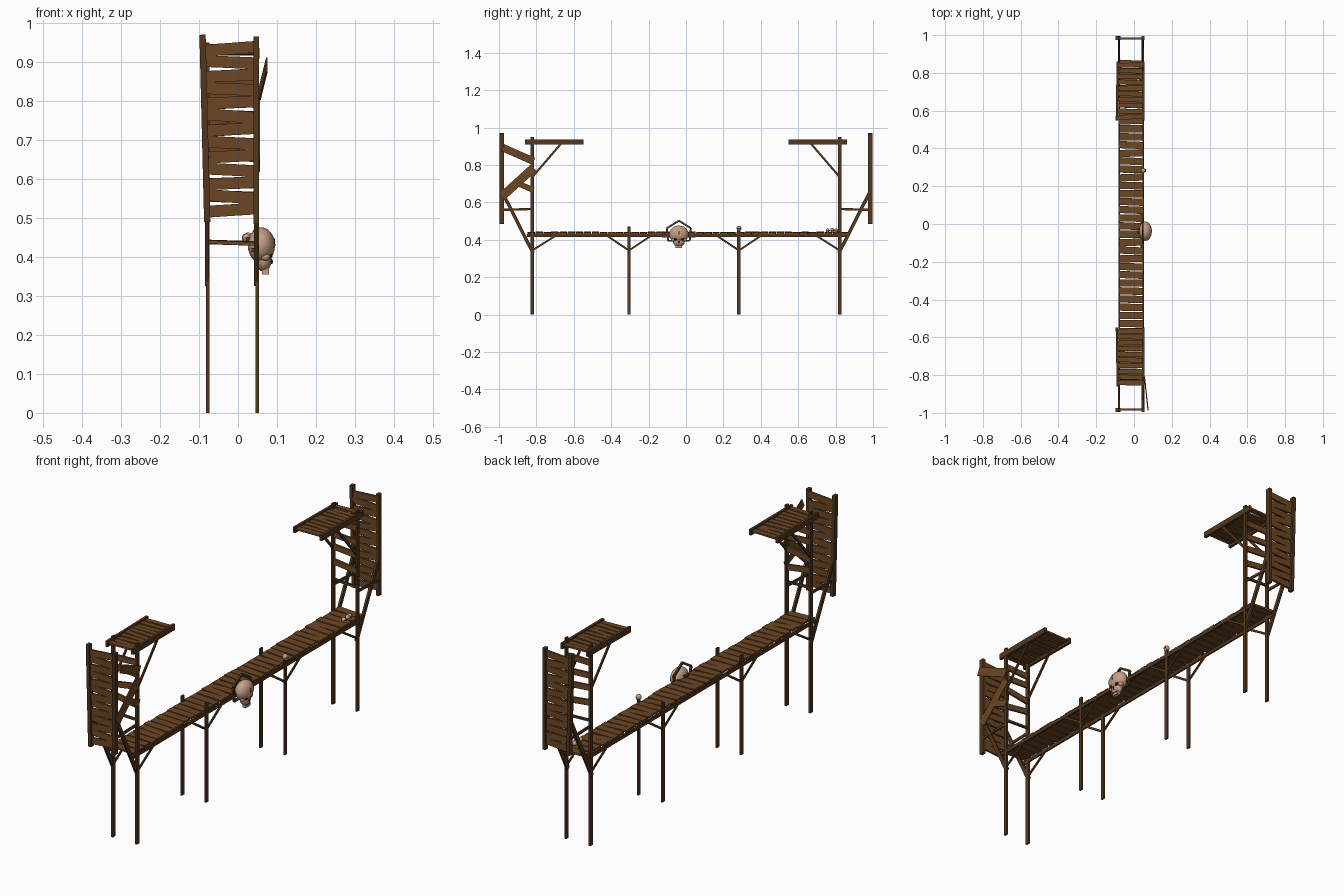
import bpy, bmesh, math, random
from mathutils import Vector, Matrix

random.seed(4)
R = random.uniform


def material(name, rgb):
    m = bpy.data.materials.new(name)
    m.diffuse_color = (*rgb, 1)
    return m


PLANK = material("plank brown", (0.150, 0.062, 0.017))
POST = material("dark timber", (0.085, 0.038, 0.013))
BONE = material("bone", (0.56, 0.34, 0.23))
DARK = material("socket dark", (0.02, 0.012, 0.008))


def finish(bm, name, mat, smooth=False):
    me = bpy.data.meshes.new(name)
    bm.to_mesh(me)
    bm.free()
    me.materials.append(mat)
    for p in me.polygons:
        p.use_smooth = smooth
    ob = bpy.data.objects.new(name, me)
    bpy.context.collection.objects.link(ob)
    return ob


def beam(bm, p, q, w, t):
    """Box from p to q; w is along x (or along y for cross planks), t the other way."""
    p, q = Vector(p), Vector(q)
    d = q - p
    u = d.normalized()
    s = Vector((0, 1, 0)) if abs(u.x) > 0.7 else Vector((1, 0, 0))
    s = (s - u * s.dot(u)).normalized()
    n = u.cross(s)
    rot = Matrix((u, s, n)).transposed().to_4x4()
    bmesh.ops.create_cube(bm, size=1, matrix=Matrix.Translation((p + q) / 2) @ rot
                          @ Matrix.Diagonal((d.length, w, t, 1)))


def blob(bm, c, r, seg=12, rings=8):
    bmesh.ops.create_uvsphere(bm, u_segments=seg, v_segments=rings, radius=1,
                              matrix=Matrix.Translation(c) @ Matrix.Diagonal((*r, 1)))


XL, XR = -0.077, 0.049      # the two post lines
SIDES = (XL, XR)

# walkway rails and planks
bm = bmesh.new()
for x in SIDES:
    beam(bm, (x, -0.85, 0.422), (x, 0.865, 0.422), 0.008, 0.016)
finish(bm, "walkway_rails", POST)
bm = bmesh.new()
N = 40
for i in range(N):
    y = -0.828 + 1.676 * i / (N - 1)
    a = R(-0.003, 0.003)
    beam(bm, (-0.079 + R(-.003, .003), y - a, 0.438 + R(-.001, .002)),
         (0.047 + R(-.003, .003), y + a, 0.434 + R(-.001, .002)), 0.038, 0.009)
finish(bm, "walkway_planks", PLANK)

# short posts in the middle with braces both ways
bm = bmesh.new()
for y in (-0.305, 0.283):
    for x in SIDES:
        top = 0.45 if (y > 0 and x > 0) else 0.47
        beam(bm, (x, y, 0), (x, y, top), 0.008, 0.018)
        for s in (-1, 1):
            beam(bm, (x, y, 0.343), (x, y + s * 0.115, 0.42), 0.006, 0.010)
finish(bm, "middle_posts", POST)

for s, end in ((-1, "front"), (1, "back")):
    # tall tower posts and their braces
    bm = bmesh.new()
    for x in SIDES:
        beam(bm, (x, s * 0.822, 0), (x, s * 0.822, 0.95), 0.009, 0.019)
        beam(bm, (x, s * 0.822, 0.343), (x, s * 0.70, 0.42), 0.006, 0.010)
        beam(bm, (x - 0.003, s * 0.818, 0.33), (x - 0.003, s * 0.985, 0.66), 0.010, 0.018)
        beam(bm, (x, s * 0.815, 0.565), (x, s * 0.985, 0.56), 0.007, 0.012)
        beam(bm, (x, s * 0.822, 0.735), (x, s * 0.67, 0.912), 0.007, 0.011)
    beam(bm, (XL, s * 0.822, 0.59), (XR, s * 0.822, 0.585), 0.010, 0.010)
    finish(bm, end + "_tower_posts", POST)

    # cross boards between the tower posts
    bm = bmesh.new()
    for z in (0.86, 0.80, 0.735, 0.665):
        beam(bm, (XL, s * 0.822, z + R(-.012, .012)), (XR, s * 0.822, z + R(-.012, .012)), 0.010, 0.027)
    finish(bm, end + "_tower_boards", PLANK)

    # roof platform
    bm = bmesh.new()
    beam(bm, (-0.086, s * 0.86, 0.922), (-0.091, s * 0.548, 0.922), 0.012, 0.027)
    beam(bm, (0.049, s * 0.86, 0.922), (0.049, s * 0.548, 0.922), 0.012, 0.027)
    finish(bm, end + "_roof_beams", POST)
    bm = bmesh.new()
    for i in range(10):
        y = s * (0.567 + 0.0305 * i)
        a = R(-0.003, 0.003)
        beam(bm, (-0.085, y - a, 0.924 + R(-.003, .003)), (0.046, y + a, 0.924 + R(-.003, .003)), 0.025, 0.008)
    finish(bm, end + "_roof_planks", PLANK)

    # shield wall: leaning uprights and uneven boards
    bm = bmesh.new()
    beam(bm, (-0.079, s * 0.985, 0.49), (-0.091, s * 0.985, 0.97), 0.016, 0.022)
    beam(bm, (0.047, s * 0.985, 0.485), (0.047, s * 0.985, 0.965), 0.015, 0.022)
    finish(bm, end + "_shield_uprights", POST)
    bm = bmesh.new()
    for i in range(13):
        z = 0.52 + 0.0345 * i
        a = 0.0035 * (-1) ** i + R(-.0015, .0015)
        beam(bm, (-0.084, s * 0.982, z - a), (0.045, s * 0.982, z + a), 0.010, 0.030)
    finish(bm, end + "_shield_boards", PLANK)

# loose boards nailed to one side of the front tower
bm = bmesh.new()
beam(bm, (0.074, -0.980, 0.893), (0.056, -0.815, 0.820), 0.004, 0.040)
beam(bm, (0.054, -0.980, 0.635), (0.054, -0.815, 0.785), 0.005, 0.046)
beam(bm, (0.054, -0.895, 0.700), (0.054, -0.815, 0.665), 0.005, 0.030)
finish(bm, "loose_side_boards", PLANK)

# big skull hung on the walkway side, facing +x
Y0 = -0.038
bm = bmesh.new()
blob(bm, (0.060, Y0, 0.430), (0.035, 0.052, 0.046), 16, 12)
blob(bm, (0.066, Y0, 0.392), (0.020, 0.032, 0.030))
for s in (-1, 1):
    blob(bm, (0.070, Y0 + s * 0.030, 0.400), (0.013, 0.012, 0.010), 8, 6)
    blob(bm, (0.080, Y0 + s * 0.017, 0.420), (0.011, 0.016, 0.007), 8, 6)
finish(bm, "big_skull", BONE, True)
bm = bmesh.new()
beam(bm, (0.070, Y0 - 0.017, 0.364), (0.070, Y0 + 0.017, 0.364), 0.018, 0.018)
finish(bm, "big_skull_jaw", BONE)
bm = bmesh.new()
for s in (-1, 1):
    blob(bm, (0.081, Y0 + s * 0.017, 0.404), (0.008, 0.010, 0.009), 8, 6)
blob(bm, (0.086, Y0, 0.388), (0.004, 0.004, 0.007), 6, 5)
beam(bm, (0.0945, Y0, 0.428), (0.0925, Y0, 0.448), 0.003, 0.004)
beam(bm, (0.077, Y0 - 0.016, 0.368), (0.077, Y0 + 0.016, 0.368), 0.006, 0.003)
finish(bm, "big_skull_sockets", DARK)

# stick frame behind the skull
bm = bmesh.new()
pts = [(0, 0.502), (0.064, 0.462), (0.058, 0.395), (-0.058, 0.395), (-0.064, 0.462)]
for (a, b), (c, d) in zip(pts, pts[1:] + pts[:1]):
    beam(bm, (0.046, Y0 + a, b), (0.046, Y0 + c, d), 0.009, 0.010)
beam(bm, (0.040, Y0 - 0.09, 0.418), (0.040, Y0 + 0.09, 0.418), 0.012, 0.010)
beam(bm, (0.020, Y0, 0.445), (0.050, Y0, 0.450), 0.030, 0.010)
finish(bm, "skull_frame", POST)

# small skulls: one on a post, a little heap on the walkway
bm = bmesh.new()
eyes = bmesh.new()
for x, y, z in ((0.049, 0.283, 0.462), (0.022, 0.758, 0.449), (0.026, 0.782, 0.452), (0.020, 0.803, 0.449)):
    r = 0.013 if y < 0.5 else 0.011
    blob(bm, (x, y, z), (r, r, r), 10, 7)
    blob(bm, (x + r * 0.5, y, z - r * 0.7), (r * 0.6, r * 0.6, r * 0.55), 8, 5)
    for s in (-1, 1):
        blob(eyes, (x + r * 0.85, y + s * r * 0.4, z - r * 0.1), (r * 0.2, r * 0.25, r * 0.25), 6, 4)
finish(bm, "small_skulls", BONE, True)
finish(eyes, "small_skull_eyes", DARK)
